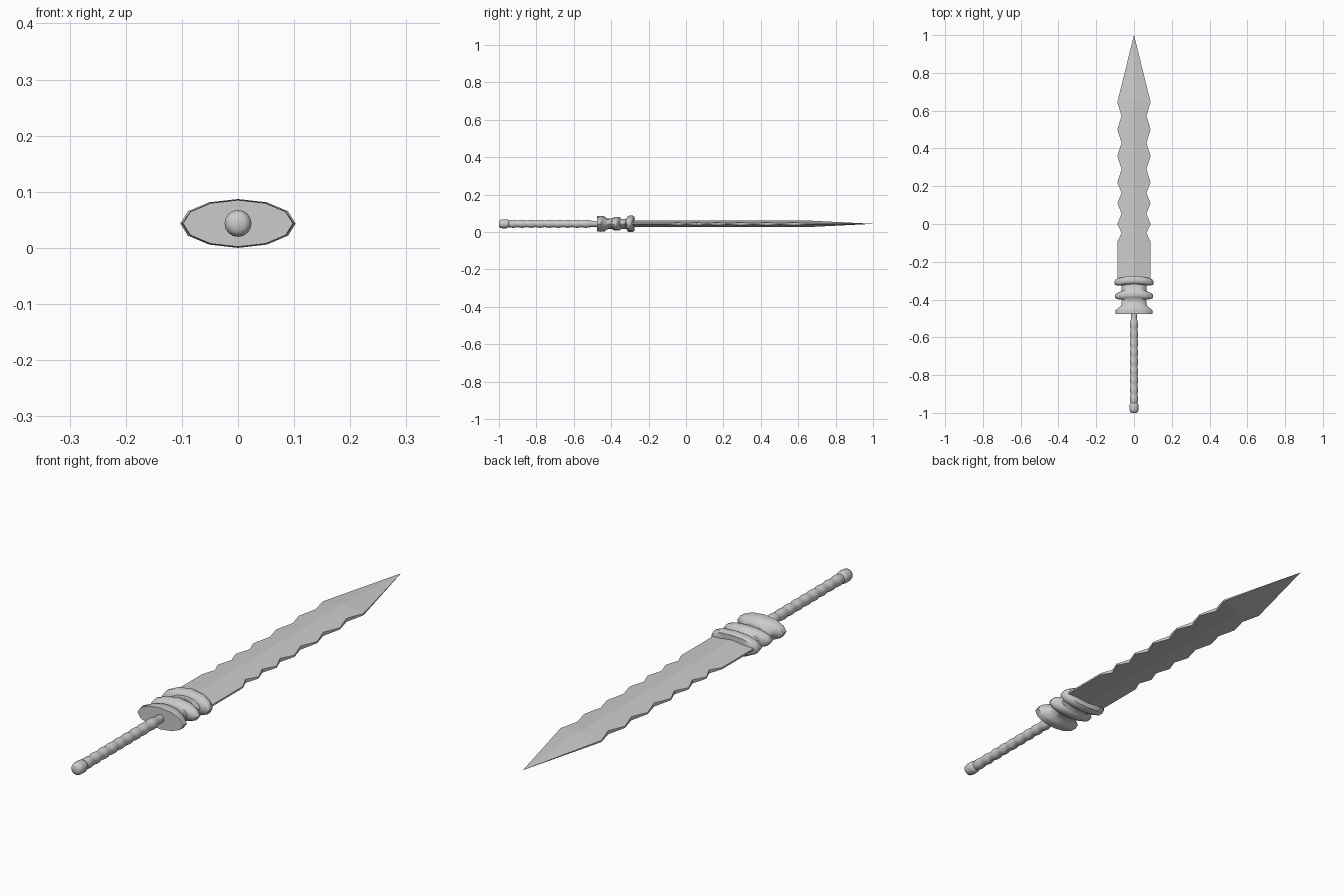
import bpy, bmesh
from math import cos, sin, pi, radians

if "Cube" in bpy.data.objects:
    bpy.data.objects.remove(bpy.data.objects["Cube"])

ZC = 0.0435  # height of the sword's long axis


def loft(name, rings, smooth=None):
    """Skin a list of equal-length point rings and cap both ends."""
    bm = bmesh.new()
    rows = [[bm.verts.new(p) for p in ring] for ring in rings]
    n = len(rows[0])
    for a, b in zip(rows, rows[1:]):
        for i in range(n):
            j = (i + 1) % n
            bm.faces.new((a[i], a[j], b[j], b[i]))
    bm.faces.new(rows[0])
    bm.faces.new(rows[-1])
    bmesh.ops.remove_doubles(bm, verts=bm.verts, dist=1e-5)
    bmesh.ops.recalc_face_normals(bm, faces=bm.faces)
    me = bpy.data.meshes.new(name)
    bm.to_mesh(me)
    bm.free()
    ob = bpy.data.objects.new(name, me)
    bpy.context.collection.objects.link(ob)
    if smooth:
        bpy.ops.object.select_all(action='DESELECT')
        ob.select_set(True)
        bpy.context.view_layer.objects.active = ob
        bpy.ops.object.shade_smooth_by_angle(angle=radians(smooth))
    return ob


def oval(y, rx, rz, n, bow=0.0):
    """Elliptical ring whose sides sweep back by bow."""
    return [(rx * cos(2 * pi * i / n), y - bow * cos(2 * pi * i / n) ** 2,
             ZC + rz * sin(2 * pi * i / n)) for i in range(n)]


# Blade: flattened diamond section with a wavy edge
def blade_ring(y, w, t):
    e = t * (1 - w / 0.108)
    return [(w, y, ZC - e), (w, y, ZC + e), (0, y, ZC + t),
            (-w, y, ZC + e), (-w, y, ZC - e), (0, y, ZC - t)]


peaks = [-0.095, 0.0, 0.11, 0.22, 0.36, 0.50, 0.645]
stations = [(-0.31, 0.088), (peaks[0], 0.088)]
for a, b in zip(peaks, peaks[1:]):
    stations += [((a + b) / 2, 0.066), (b, 0.088)]
rings = [blade_ring(y, w, 0.018) for y, w in stations]
rings.append(blade_ring(1.0, 0.0002, 0.0002))
loft("blade", rings)

# Guard: three flared, bowed discs on an oval core (y, rx, rz, bow)
guard = [(-0.477, 0.060, 0.026, 0), (-0.477, 0.098, 0.0415, 0),
         (-0.455, 0.099, 0.0425, 0.0), (-0.434, 0.092, 0.040, 0.018),
         (-0.425, 0.068, 0.030, 0.008), (-0.395, 0.064, 0.027, 0.006),
         (-0.387, 0.092, 0.034, 0.010), (-0.379, 0.101, 0.037, 0.012),
         (-0.361, 0.101, 0.037, 0.014), (-0.352, 0.090, 0.033, 0.014),
         (-0.347, 0.066, 0.027, 0.008), (-0.318, 0.066, 0.027, 0.008),
         (-0.312, 0.096, 0.040, 0.012), (-0.304, 0.103, 0.0435, 0.016),
         (-0.285, 0.103, 0.0435, 0.018), (-0.275, 0.094, 0.038, 0.016),
         (-0.276, 0.060, 0.020, 0.006)]
loft("guard", [oval(y, rx, rz, 12, bow) for y, rx, rz, bow in guard], 50)

# Grip: slim rod with rounded wrapping
grip = [(-0.46, 0.016), (-0.505, 0.016)]
turns, steps = 9, 4
for i in range(turns * steps + 1):
    y = -0.51 - 0.44 * i / (turns * steps)
    grip.append((y, 0.0175 + 0.004 * abs(sin(pi * i / steps))))
loft("grip", [oval(y, r, r, 16) for y, r in grip], 60)

# Pommel: small rounded cap
pommel = [(-0.945, 0.016), (-0.952, 0.022), (-0.962, 0.024), (-0.982, 0.024),
          (-0.994, 0.021), (-1.0, 0.013)]
loft("pommel", [oval(y, r, r, 16) for y, r in pommel], 60)
